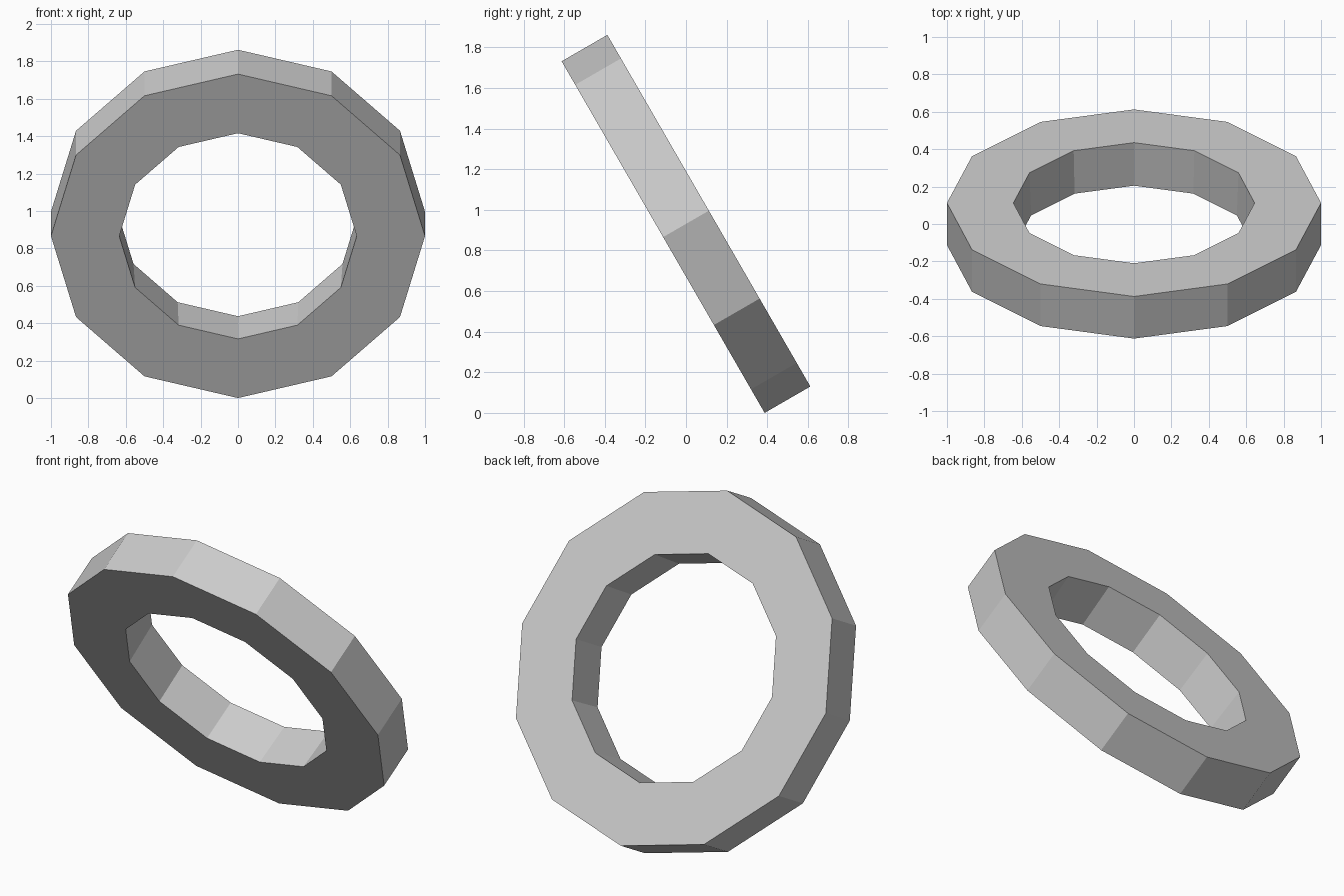
import bpy, bmesh
from math import cos, sin, pi, radians
from mathutils import Matrix

if "Cube" in bpy.data.objects:
    bpy.data.objects.remove(bpy.data.objects["Cube"])

SIDES = 12
HALF = 0.13            # half the ring's thickness
# cross-section (radius, height) going round the ring wall
PROFILE = [(1.0, -HALF), (1.0, HALF), (0.645, HALF), (0.635, -HALF)]

# Low-poly ring: sweep the cross-section round in 12 flat steps
bm = bmesh.new()
loops = []
for i in range(SIDES):
    a = 2 * pi * i / SIDES
    loops.append([bm.verts.new((r * cos(a), r * sin(a), z)) for r, z in PROFILE])
for i in range(SIDES):
    a, b = loops[i], loops[(i + 1) % SIDES]
    for j in range(4):
        k = (j + 1) % 4
        bm.faces.new((a[j], b[j], b[k], a[k]))
bmesh.ops.recalc_face_normals(bm, faces=bm.faces)

# Tip the ring up on its edge and rest it on the ground
tilt = radians(60)
height = sin(tilt) + HALF * cos(tilt)
bm.transform(Matrix.Translation((0, 0, height)) @ Matrix.Rotation(-tilt, 4, 'X'))

mesh = bpy.data.meshes.new("ring")
bm.to_mesh(mesh)
bm.free()
bpy.context.collection.objects.link(bpy.data.objects.new("ring", mesh))
